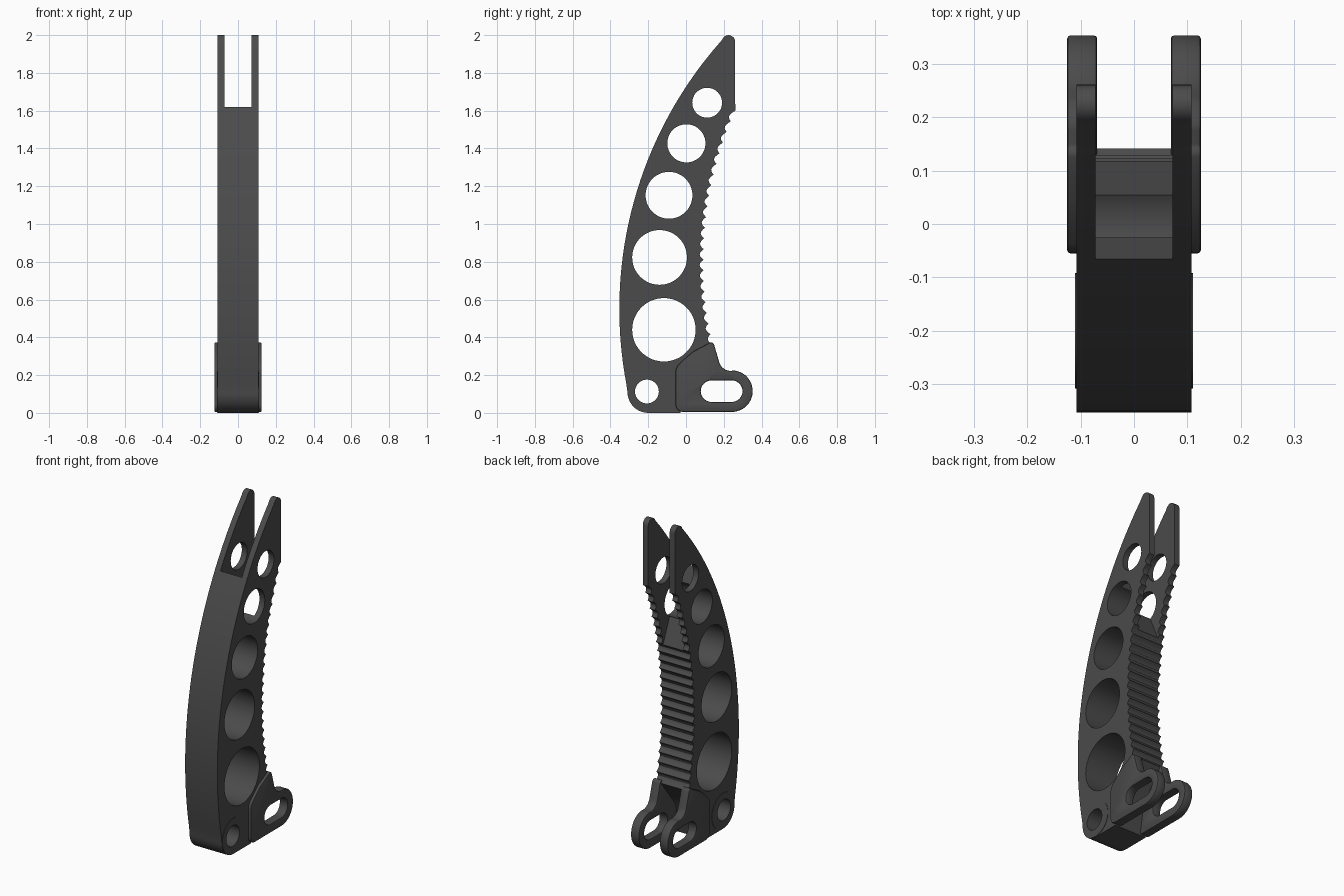
import bpy, bmesh
from math import sin, cos, pi, radians, sqrt

if "Cube" in bpy.data.objects:
    bpy.data.objects.remove(bpy.data.objects["Cube"])

dark = bpy.data.materials.new("dark_grey")
dark.diffuse_color = (0.07, 0.07, 0.07, 1)
dark.use_nodes = True
dark.node_tree.nodes["Principled BSDF"].inputs["Base Color"].default_value = dark.diffuse_color


def arc(cy, cz, r, a0, a1, n):
    return [(cy + r * cos(radians(a0 + (a1 - a0) * i / n)),
             cz + r * sin(radians(a0 + (a1 - a0) * i / n))) for i in range(n + 1)]


def prism(name, profile, x0, x1):
    """Extrude a closed (y, z) profile along x."""
    bm = bmesh.new()
    face = bm.faces.new([bm.verts.new((x0, y, z)) for y, z in profile])
    new = bmesh.ops.extrude_face_region(bm, geom=[face])["geom"]
    bmesh.ops.translate(bm, vec=(x1 - x0, 0, 0),
                        verts=[v for v in new if isinstance(v, bmesh.types.BMVert)])
    bmesh.ops.recalc_face_normals(bm, faces=bm.faces)
    me = bpy.data.meshes.new(name)
    bm.to_mesh(me)
    bm.free()
    ob = bpy.data.objects.new(name, me)
    bpy.context.collection.objects.link(ob)
    me.materials.append(dark)
    return ob


def activate(ob):
    bpy.ops.object.select_all(action='DESELECT')
    ob.select_set(True)
    bpy.context.view_layer.objects.active = ob


def cut(ob, profile, x0, x1):
    cutter = prism("cutter", profile, x0, x1)
    cutter.hide_render = True
    activate(ob)
    mod = ob.modifiers.new("cut", 'BOOLEAN')
    mod.operation, mod.solver, mod.object = 'DIFFERENCE', 'EXACT', cutter
    bpy.ops.object.modifier_apply(modifier=mod.name)
    bpy.data.objects.remove(cutter)


def finish(ob, bevel=0):
    activate(ob)
    if bevel:
        mod = ob.modifiers.new("bevel", 'BEVEL')
        mod.width, mod.segments, mod.limit_method = bevel, 2, 'ANGLE'
        mod.angle_limit = radians(40)
        bpy.ops.object.modifier_apply(modifier=mod.name)
    bpy.ops.object.shade_smooth_by_angle(angle=radians(30))


def ring(y, z, r, n=48):
    return arc(y, z, r, 0, 360, n)[:-1]


# Curved lever body: rounded heel, bowed front, pointed tip, scalloped back
profile = arc(-0.2, 0.11, 0.11, 270, 180, 10)
for i in range(33):
    z = 0.15 + 1.825 * i / 32
    profile.append((1.785 - sqrt(4.571 - (z - 0.55) ** 2), z))
profile += arc(0.225, 1.965, 0.035, 150, 0, 8)
teeth, steps = 22, 6
for i in range(teeth * steps + 1):
    z = 1.6 - 1.24 * i / (teeth * steps)
    base = 0.092 + 1.98 - sqrt(1.98 ** 2 - (z - 0.8) ** 2)
    profile.append((base - 0.02 * sin(pi * (i % steps) / steps), z))
profile += [(0.07, 0.27), (0.0, 0.18), (-0.03, 0.0)]
body = prism("lever_body", profile, -0.108, 0.108)

# Fork slot with sloping floor, then the row of lightening holes
cut(body, [(-0.3, 1.62), (-0.066, 1.62), (0.2, 1.0), (0.4, 1.0),
           (0.4, 2.2), (-0.3, 2.2)], -0.072, 0.072)
PIN = (-0.207, 0.113, 0.063)
for hole in [(-0.117, 0.44, 0.168), (-0.14, 0.823, 0.145), (-0.09, 1.152, 0.124),
             (0.002, 1.427, 0.101), (0.112, 1.642, 0.079), PIN]:
    cut(body, ring(*hole), -0.3, 0.3)
finish(body)

# Slotted side lugs and thin pin bosses, one pair per side
lug_profile = (arc(-0.015, 0.045, 0.04, 270, 180, 6)
               + arc(0.005, 0.215, 0.06, 180, 135, 5)
               + [(0.0, 0.293), (0.04, 0.326), (0.09, 0.352)]
               + arc(0.132, 0.355, 0.018, 110, 15, 5)
               + arc(0.238, 0.287, 0.065, 195, 270, 8)
               + arc(0.243, 0.115, 0.11, 85, -90, 20))
slot_profile = arc(0.135, 0.115, 0.057, 90, 270, 16) + arc(0.242, 0.115, 0.057, -90, 90, 16)
for side, s in (("left", -1), ("right", 1)):
    lug = prism(side + "_lug", lug_profile, s * 0.069, s * 0.125)
    cut(lug, slot_profile, -0.3, 0.3)
    finish(lug, 0.006)
    boss = prism(side + "_pin_boss", ring(-0.2, 0.11, 0.108), s * 0.1, s * 0.1105)
    cut(boss, ring(*PIN), -0.3, 0.3)
    finish(boss)
